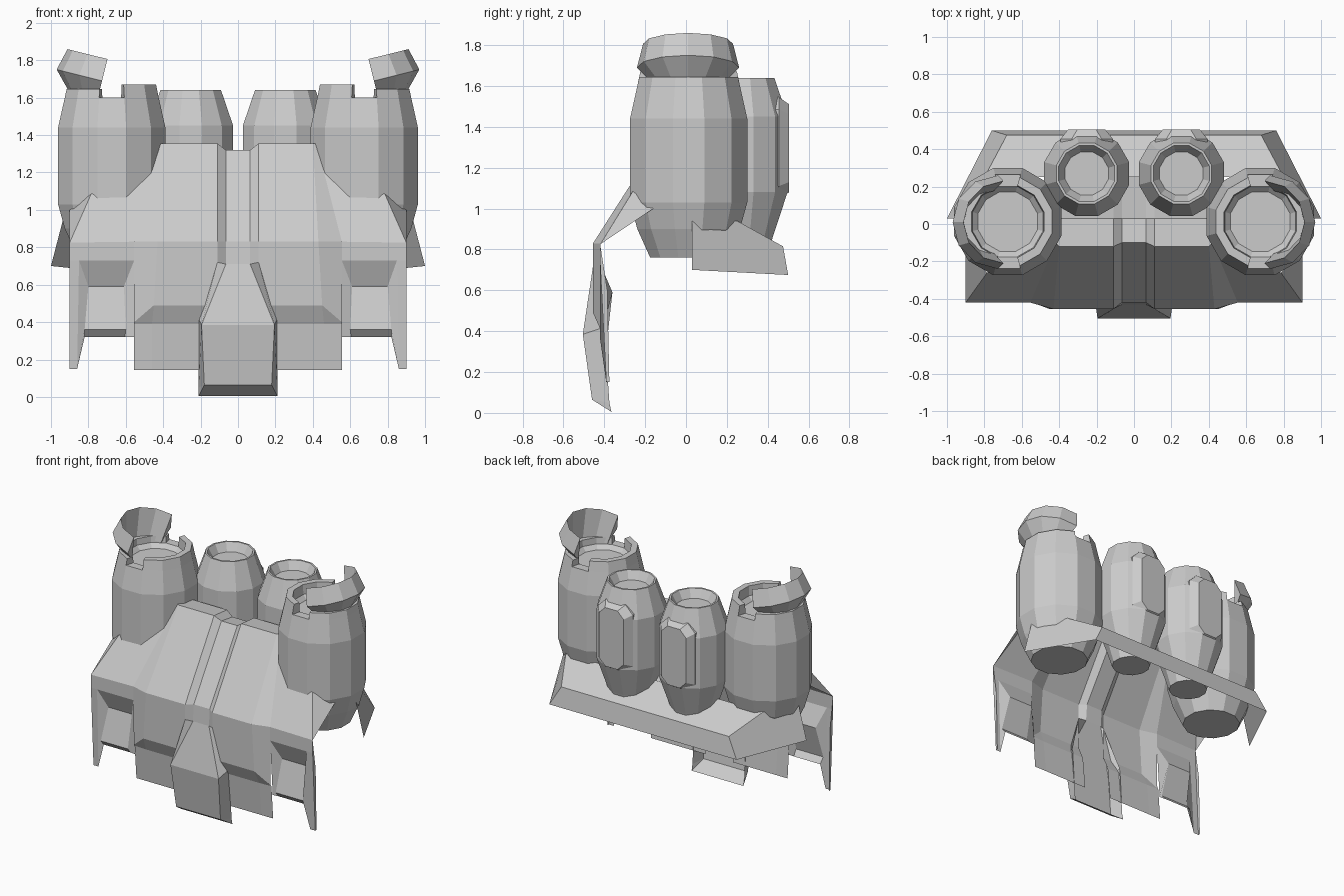
import bpy, bmesh, math
from mathutils import Matrix, Vector

if "Cube" in bpy.data.objects:
    bpy.data.objects.remove(bpy.data.objects["Cube"])


def finish(name, bm, mirror=True):
    """Turn a bmesh into a flat shaded object, mirrored across x = 0."""
    bmesh.ops.remove_doubles(bm, verts=bm.verts, dist=0.0005)
    bmesh.ops.recalc_face_normals(bm, faces=bm.faces)
    me = bpy.data.meshes.new(name)
    bm.to_mesh(me)
    bm.free()
    ob = bpy.data.objects.new(name, me)
    bpy.context.collection.objects.link(ob)
    if mirror:
        ob.modifiers.new("mirror", "MIRROR")
    return ob


def panels(name, faces):
    bm = bmesh.new()
    for pts in faces:
        bm.faces.new([bm.verts.new(p) for p in pts])
    return finish(name, bm)


def loft(name, rows, caps=False):
    """Skin rows of points; caps closes the first and last row of closed loops."""
    bm = bmesh.new()
    vs = [[bm.verts.new(p) for p in r] for r in rows]
    n = len(rows[0])
    for a, b in zip(vs, vs[1:]):
        for i in range(n if caps else n - 1):
            j = (i + 1) % n
            bm.faces.new((a[i], a[j], b[j], b[i]))
    if caps:
        bm.faces.new(vs[0])
        bm.faces.new(vs[-1])
    return finish(name, bm)


def canister(name, centre, profile, sides=12):
    rows = []
    for r, z in profile:
        rows.append([(centre[0] + r * math.cos(math.tau * (i + .5) / sides),
                      centre[1] + r * math.sin(math.tau * (i + .5) / sides), z)
                     for i in range(sides)])
    return loft(name, rows, True)


def arc(name, section, start, end, steps, mat):
    """Sweep a closed (radius, z) section through an arc in degrees."""
    rows = []
    for i in range(steps + 1):
        a = math.radians(start + (end - start) * i / steps)
        rows.append([mat @ Vector((r * math.cos(a), r * math.sin(a), z)) for r, z in section])
    return loft(name, rows, True)


# large outer canisters
BIG = (.675, .013)
canister("large_canister", BIG, [(.195, .76), (.26, .9), (.297, 1.03), (.297, 1.44),
                                 (.26, 1.6), (.195, 1.6), (.165, 1.57)])
at_big = Matrix.Translation((*BIG, 0))
arc("inner_rim", [(.26, 1.6), (.245, 1.67), (.2, 1.67), (.195, 1.6)], 105, 255, 5, at_big)
arc("outer_rim", [(.26, 1.6), (.25, 1.645), (.2, 1.645), (.195, 1.6)], -75, 75, 5, at_big)

# tilted half-ring flap above each large canister
tilt = Matrix.Translation((.727, .01, 1.69)) @ Matrix.Rotation(math.radians(-14), 4, 'Y')
arc("vent_flap", [(.25, 0), (.22, .12), (.167, -.088)], -90, 90, 6, tilt)

# small rear canisters
SMALL = (.253, .27)
canister("small_canister", SMALL, [(.13, .76), (.16, .86), (.235, 1.08), (.235, 1.45),
                                   (.168, 1.64), (.155, 1.64), (.12, 1.58)])


# chamfered plate on the back of each small canister
def octagon(w, z0, z1, y, c):
    half = [(w, z0 + c), (w, z1 - c), (w - c, z1), (c - w, z1),
            (-w, z1 - c), (-w, z0 + c), (c - w, z0), (w - c, z0)]
    return [(SMALL[0] + x, y, z) for x, z in half]


loft("back_plate", [octagon(.14, 1.05, 1.545, .4, .06), octagon(.14, 1.05, 1.545, .455, .06),
                    octagon(.1, 1.08, 1.51, .505, .05)], True)

# recessed centre strip widening into the front tab
strip = [((.065, .25, .92), (.11, .25, .94)),
         ((.065, .03, 1.30), (.11, .03, 1.34)),
         ((.065, -.10, 1.32), (.11, -.12, 1.355)),
         ((.065, -.42, .83), (.11, -.455, .83)),
         ((.065, -.43, .71), (.11, -.455, .72)),
         ((.195, -.505, .385), (.21, -.40, .42)),
         ((.18, -.46, .065), (.21, -.375, .05)),
         ((.21, -.365, .005), (.21, -.365, .005))]
bm = bmesh.new()
for (a, b), (c, d) in zip(strip, strip[1:]):
    zero = lambda p: (0, p[1], p[2])
    for quad in ((zero(a), a, c, zero(c)), (a, b, d, c)):
        pts = list(dict.fromkeys(quad))
        bm.faces.new([bm.verts.new(p) for p in pts])
finish("centre_strip", bm)

# chest panel, from behind the ridge down to the lower hem
loft("chest_panel", [
    [(.11, .25, .94), (.40, .25, .94), (.42, .25, .94)],
    [(.11, .03, 1.34), (.40, .03, 1.34), (.42, .03, 1.34)],
    [(.11, -.12, 1.355), (.40, -.12, 1.355), (.42, -.10, 1.355)],
    [(.11, -.455, .83), (.43, -.455, .83), (.555, -.42, .83)],
    [(.11, -.455, .49), (.45, -.455, .49), (.555, -.415, .40)],
    [(.11, -.41, .39), (.46, -.41, .39), (.555, -.405, .39)],
    [(.11, -.385, .145), (.46, -.385, .145), (.555, -.385, .145)]])

# shoulder, side corner and upper border of the recess
A, B, C = (.9, -.42, .825), (.785, -.26, 1.085), (.9, -.16, 1.0)
panels("shoulder", [
    [(.555, -.42, .83), A, B, (.42, -.10, 1.355)],
    [A, C, B],
    [(.555, -.42, .83), A, (.9, -.42, .73), (.85, -.42, .73), (.555, -.42, .73)]])

# side recess with its tilted inner panel and lip
TL, TR = (.555, -.42, .73), (.85, -.42, .73)
IL, IR = (.61, -.36, .59), (.80, -.36, .59)
ML, MR = (.60, -.42, .36), (.82, -.42, .36)
LL, LR = (.605, -.385, .32), (.82, -.385, .32)
panels("side_recess", [
    [TL, TR, IR, IL], [IL, IR, MR, ML], [ML, MR, LR, LL],
    [TL, IL, ML, LL, (.555, -.39, .32)]])

# thin outer leg
foot_in, foot_out = (.86, -.39, .15), (.9, -.39, .15)
panels("outer_leg", [
    [TR, (.9, -.42, .73), foot_out, foot_in],
    [TR, IR, MR, LR, foot_in],
    [A, (.9, -.385, .6), (.9, -.375, .15), foot_out, (.9, -.42, .73)]])

# rear waist plate: side wing, back band and sloping shelf
low, high, shelf = (.76, .5, .675), (.68, .475, .815), (.80, .25, .94)
flat = lambda p: (0, p[1], p[2])
panels("waist_plate", [
    [(1, .03, .70), low, high, shelf, (.935, .03, .95)],
    [low, flat(low), flat(high), high],
    [high, flat(high), flat(shelf), shelf]])
